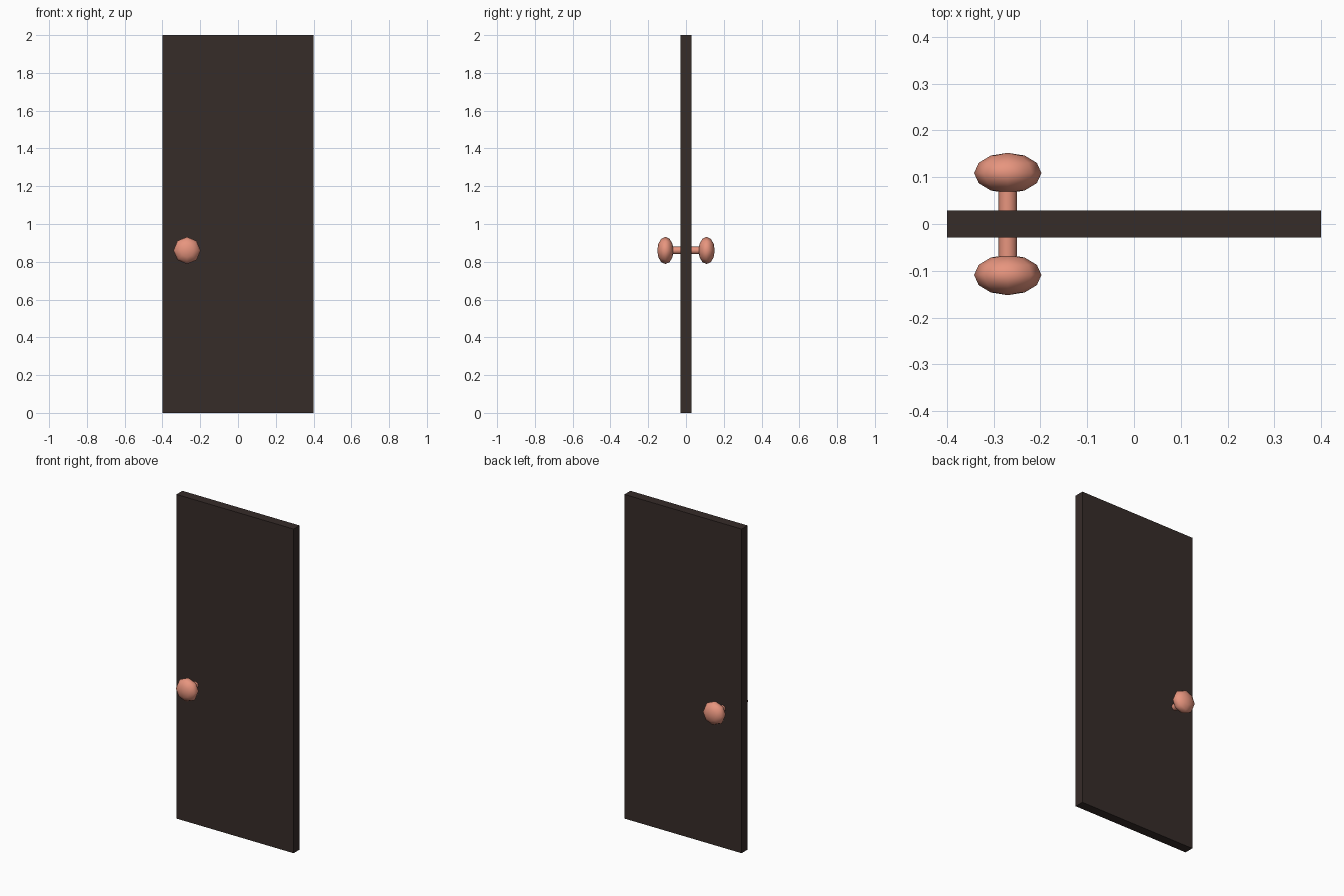
import bpy
from math import pi

if "Cube" in bpy.data.objects:
    bpy.data.objects.remove(bpy.data.objects["Cube"])

KNOB_X, KNOB_Z = -0.27, 0.86


def material(name, color):
    mat = bpy.data.materials.new(name)
    mat.diffuse_color = (*color, 1)
    mat.use_nodes = True
    mat.node_tree.nodes["Principled BSDF"].inputs["Base Color"].default_value = mat.diffuse_color
    return mat


def finish(name, mat, smooth=False):
    ob = bpy.context.object
    ob.name = name
    ob.data.materials.append(mat)
    bpy.ops.object.transform_apply(location=False, rotation=True, scale=True)
    if smooth:
        bpy.ops.object.shade_smooth_by_angle(angle=pi / 3)
    return ob


wood = material("dark_wood", (0.037, 0.025, 0.022))
copper = material("copper", (0.80, 0.30, 0.21))

# Door slab
bpy.ops.mesh.primitive_cube_add(size=1, location=(0, 0, 1))
bpy.context.object.scale = (0.8, 0.058, 2)
finish("door_panel", wood)

# Flattened knob and its stem on each face
for side, label in ((-1, "front"), (1, "back")):
    bpy.ops.mesh.primitive_cylinder_add(
        vertices=8, radius=0.02, depth=0.06,
        location=(KNOB_X, side * 0.05, KNOB_Z), rotation=(pi / 2, 0, 0))
    finish(label + "_knob_stem", copper, True)

    bpy.ops.mesh.primitive_uv_sphere_add(
        segments=8, ring_count=6, radius=0.072,
        location=(KNOB_X, side * 0.109, KNOB_Z), rotation=(pi / 2, 0, 0))
    bpy.context.object.scale = (1, 1, 0.6)
    finish(label + "_knob", copper, True)
